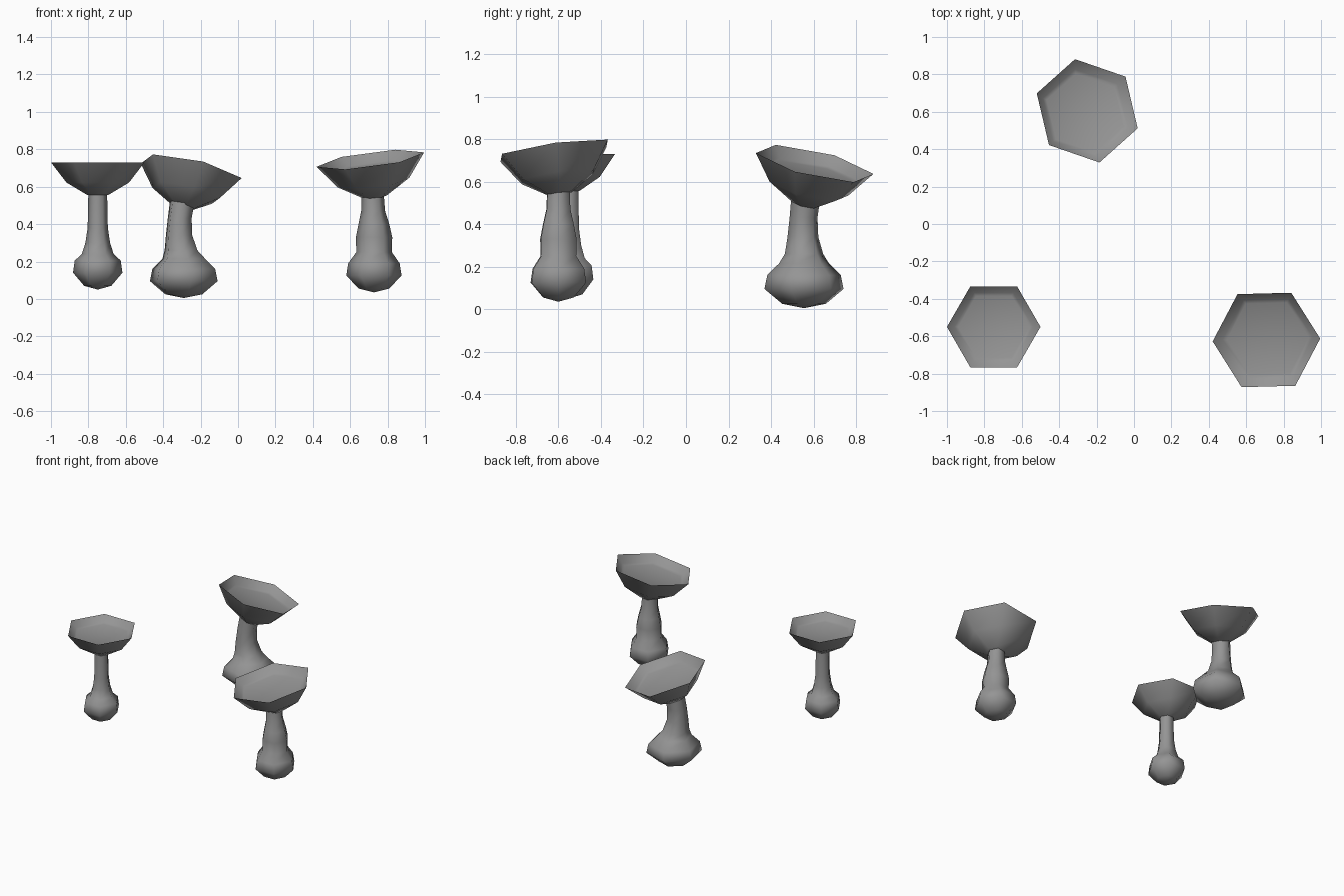
import bpy, bmesh, math
from mathutils import Vector, Matrix

SIDES = 6

if "Cube" in bpy.data.objects:
    bpy.data.objects.remove(bpy.data.objects["Cube"], do_unlink=True)

grey = bpy.data.materials.new("stone grey")
grey.use_nodes = True
grey.diffuse_color = (0.3, 0.3, 0.3, 1)
grey.node_tree.nodes["Principled BSDF"].inputs["Base Color"].default_value = (0.3, 0.3, 0.3, 1)


def loft(name, rings, spin, axis=(0, 0, 1)):
    """Skin six-sided rings of (centre, radius); radius 0 is a closing point."""
    bm = bmesh.new()
    tilt = Vector((0, 0, 1)).rotation_difference(Vector(axis)).to_matrix()
    loops = []
    for centre, radius in rings:
        count = SIDES if radius else 1
        loop = []
        for i in range(count):
            a = math.radians(spin) + math.tau * i / SIDES
            offset = tilt @ Vector((math.cos(a), math.sin(a), 0)) * radius
            loop.append(bm.verts.new(Vector(centre) + offset))
        loops.append(loop)
    for low, high in zip(loops, loops[1:]):
        for i in range(SIDES):
            j = (i + 1) % SIDES
            if len(low) == 1:
                bm.faces.new((low[0], high[j], high[i]))
            elif len(high) == 1:
                bm.faces.new((low[i], low[j], high[0]))
            else:
                bm.faces.new((low[i], low[j], high[j], high[i]))
    bmesh.ops.recalc_face_normals(bm, faces=bm.faces)
    mesh = bpy.data.meshes.new(name)
    bm.to_mesh(mesh)
    bm.free()
    mesh.materials.append(grey)
    obj = bpy.data.objects.new(name, mesh)
    bpy.context.collection.objects.link(obj)
    bpy.ops.object.select_all(action="DESELECT")
    obj.select_set(True)
    bpy.context.view_layer.objects.active = obj
    bpy.ops.object.shade_smooth_by_angle(angle=math.radians(70))


def cap(name, centre, radius, spin, axis):
    """Hollow cup: underside, rim, inner wall and sunken floor."""
    n = Vector(axis).normalized()
    profile = [(-0.72, 0), (-0.7, 0.22), (-0.43, 0.67), (0, 1),
               (-0.17, 0.84), (-0.2, 0.76), (-0.22, 0)]
    rings = [(Vector(centre) + n * h * radius, r * radius) for h, r in profile]
    loft(name, rings, spin, axis)


def stem(name, base, bulb, bottom, spin, neck):
    """Faceted bulb at the foot, then a neck of (x, y, z, radius) rings."""
    x, y = base
    foot = [(bottom, 0), (bottom + 0.02, 0.55), (bottom + 0.09, 1), (bottom + 0.155, 0.93)]
    rings = [((x, y, z), r * bulb) for z, r in foot]
    rings += [((a, b, z), r) for a, b, z, r in neck]
    loft(name, rings, spin)


# Front right: upright and slim
stem("right_stem", (-0.75, -0.55), 0.132, 0.05, 0,
     [(-0.75, -0.55, 0.24, 0.085), (-0.75, -0.55, 0.3, 0.066),
      (-0.75, -0.55, 0.38, 0.054), (-0.75, -0.55, 0.57, 0.05)])
cap("right_cap", (-0.75, -0.55, 0.73), 0.25, 0, (0, 0, 1))

# Back: thick foot, bent neck, strongly tilted cap
stem("back_stem", (-0.29, 0.555), 0.19, 0.005, 42,
     [(-0.29, 0.555, 0.215, 0.12), (-0.305, 0.555, 0.26, 0.092),
      (-0.315, 0.55, 0.34, 0.074), (-0.312, 0.553, 0.43, 0.067),
      (-0.295, 0.565, 0.54, 0.07)])
cap("back_cap", (-0.25, 0.605, 0.685), 0.288, 42, (0.223, 0.23, 1))

# Front left: swollen neck, gently tilted cap
stem("left_stem", (0.727, -0.6), 0.148, 0.035, 2,
     [(0.728, -0.6, 0.25, 0.095), (0.728, -0.6, 0.33, 0.097),
      (0.727, -0.6, 0.4, 0.082), (0.723, -0.6, 0.47, 0.064),
      (0.72, -0.6, 0.56, 0.06)])
cap("left_cap", (0.708, -0.62, 0.745), 0.29, 2, (-0.13, -0.14, 1))
